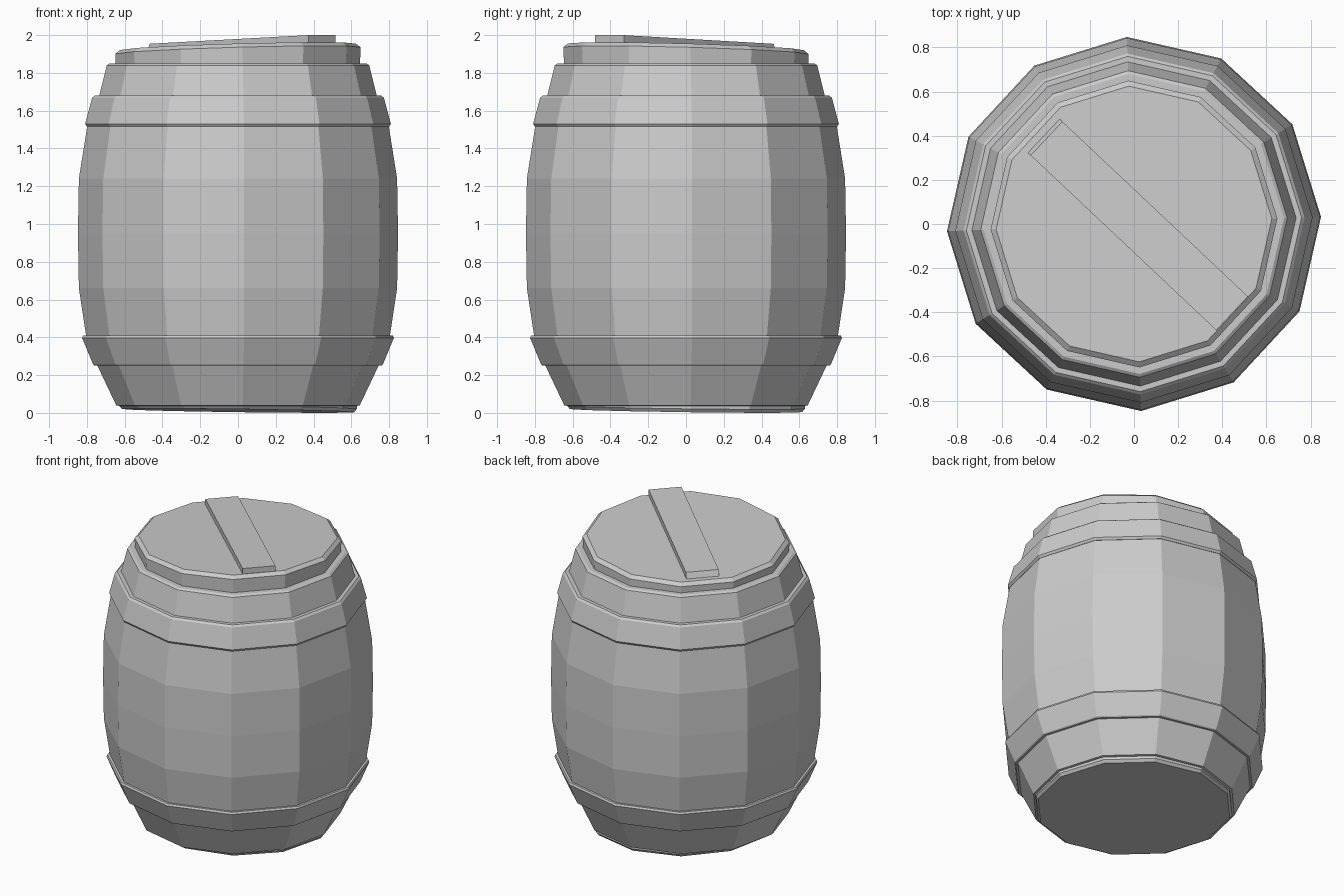
import bpy, bmesh, math

if "Cube" in bpy.data.objects:
    bpy.data.objects.remove(bpy.data.objects["Cube"])

SIDES = 12
TURN = math.radians(2.2)


def lathe(name, profile, ring=False, slope=(0, 0)):
    """Spin (radius, z) points into a 12-sided solid; ring=True closes the profile,
    slope tilts the heights across x and y."""
    bm = bmesh.new()
    loops = []
    for r, z in profile:
        loop = []
        for i in range(SIDES):
            a = TURN + 2 * math.pi * i / SIDES
            x, y = r * math.cos(a), r * math.sin(a)
            loop.append(bm.verts.new((x, y, z + slope[0] * x + slope[1] * y)))
        loops.append(loop)
    pairs = list(zip(loops, loops[1:]))
    if ring:
        pairs.append((loops[-1], loops[0]))
    else:
        bm.faces.new(loops[0][::-1])
        bm.faces.new(loops[-1])
    for low, high in pairs:
        for i in range(SIDES):
            j = (i + 1) % SIDES
            bm.faces.new((low[i], low[j], high[j], high[i]))
    return finish(name, bm)


def finish(name, bm):
    bmesh.ops.recalc_face_normals(bm, faces=bm.faces)
    mesh = bpy.data.meshes.new(name)
    bm.to_mesh(mesh)
    bm.free()
    obj = bpy.data.objects.new(name, mesh)
    bpy.context.collection.objects.link(obj)
    return obj


# Bulging stave body
lathe("barrel_body", [
    (0.62, 0.035), (0.645, 0.04), (0.745, 0.25), (0.805, 0.41), (0.843, 0.66),
    (0.848, 0.95), (0.843, 1.24), (0.80, 1.51), (0.735, 1.68), (0.695, 1.84),
    (0.68, 1.85)])

# Hoops, with small chamfers on the outer edges
lathe("lower_hoop", [
    (0.72, 0.25), (0.76, 0.25), (0.768, 0.257), (0.826, 0.397),
    (0.82, 0.41), (0.77, 0.41)], ring=True)
lathe("upper_hoop", [
    (0.77, 1.515), (0.80, 1.515), (0.81, 1.53), (0.773, 1.668),
    (0.76, 1.68), (0.70, 1.68)], ring=True)

# Slightly tilted bottom disc and lid
lathe("bottom_disc", [(0.615, 0.012), (0.63, 0.03), (0.63, 0.08)],
      slope=(-0.0135, -0.0135))
LID = (0.028, -0.028)
lathe("lid", [(0.645, 1.80), (0.65, 1.918), (0.625, 1.938)], slope=LID)

# Plank lying diagonally across the lid, with one slanted end
bm = bmesh.new()
angle = math.radians(-43.3)
ux, uy = math.cos(angle), math.sin(angle)
section = []
for side in (-0.105, 0.105):
    pts = []
    for along, z in ((-0.59, 1.92), (0.59, 1.92), (0.59, 1.976), (-0.565, 1.976)):
        x = 0.015 + along * ux - side * uy
        y = along * uy + side * ux
        pts.append(bm.verts.new((x, y, z + LID[0] * x + LID[1] * y)))
    section.append(pts)
    bm.faces.new(pts)
for i in range(4):
    j = (i + 1) % 4
    bm.faces.new((section[0][i], section[0][j], section[1][j], section[1][i]))
finish("lid_plank", bm)
